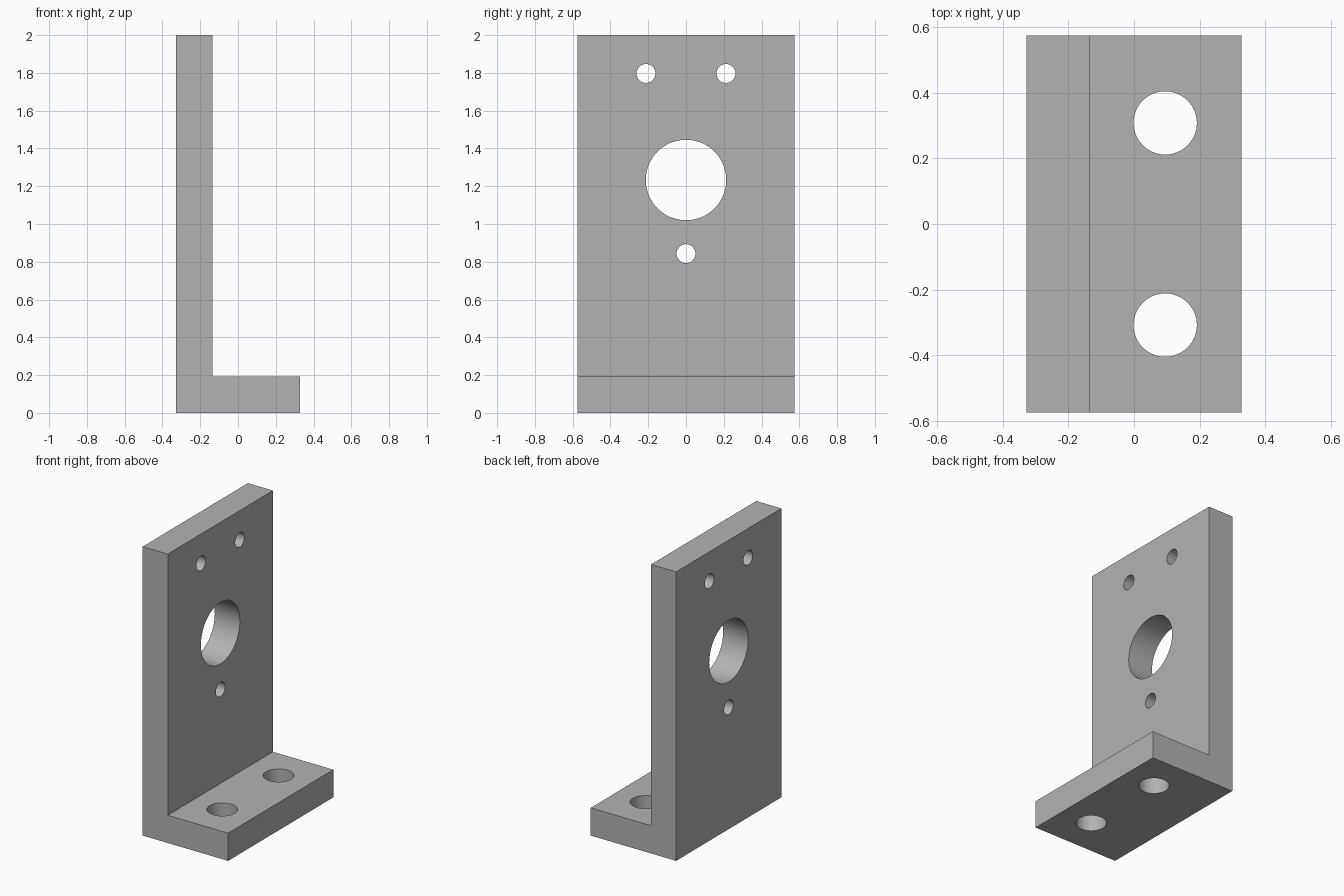
import bpy, bmesh, math

default = bpy.data.objects.get("Cube")
if default:
    bpy.data.objects.remove(default, do_unlink=True)

HALF_X, HALF_Y, HEIGHT, THICK = 0.327, 0.575, 2.0, 0.192
WALL_X = -HALF_X + THICK / 2

# Plain grey metal
grey = bpy.data.materials.new("grey metal")
grey.use_nodes = True
colour = (0.45, 0.45, 0.45, 1)
grey.diffuse_color = colour
grey.node_tree.nodes["Principled BSDF"].inputs["Base Color"].default_value = colour

# L-shaped profile extruded along y
profile = [(-HALF_X, 0), (HALF_X, 0), (HALF_X, THICK),
           (-HALF_X + THICK, THICK), (-HALF_X + THICK, HEIGHT), (-HALF_X, HEIGHT)]
mesh = bpy.data.meshes.new("angle_bracket")
bm = bmesh.new()
face = bm.faces.new([bm.verts.new((x, -HALF_Y, z)) for x, z in profile])
extruded = bmesh.ops.extrude_face_region(bm, geom=[face])["geom"]
bmesh.ops.translate(bm, vec=(0, 2 * HALF_Y, 0),
                    verts=[v for v in extruded if isinstance(v, bmesh.types.BMVert)])
bmesh.ops.recalc_face_normals(bm, faces=bm.faces)
bm.to_mesh(mesh)
bm.free()
mesh.materials.append(grey)
bracket = bpy.data.objects.new("angle_bracket", mesh)
bpy.context.collection.objects.link(bracket)
bpy.context.view_layer.objects.active = bracket


def drill(radius, location, through_wall):
    """Cut a round hole through the wall (along x) or the foot (along z)."""
    tilt = (0, math.pi / 2, 0) if through_wall else (0, 0, 0)
    bpy.ops.mesh.primitive_cylinder_add(vertices=64, radius=radius, depth=THICK * 2,
                                        location=location, rotation=tilt)
    cutter = bpy.context.object
    cutter.name = "hole_cutter"
    cutter.hide_render = True
    cutter.data.materials.append(grey)
    cut = bracket.modifiers.new("hole", "BOOLEAN")
    cut.operation, cut.solver, cut.object = "DIFFERENCE", "EXACT", cutter
    bpy.context.view_layer.objects.active = bracket
    bpy.ops.object.modifier_apply(modifier=cut.name)
    bpy.data.objects.remove(cutter, do_unlink=True)


# Wall: shaft hole and three screw holes
drill(0.213, (WALL_X, 0, 1.233), True)
drill(0.05, (WALL_X, 0, 0.843), True)
for side in (-1, 1):
    drill(0.05, (WALL_X, side * 0.212, 1.797), True)
    # Foot: a pair of mounting holes
    drill(0.0965, (0.095, side * 0.308, THICK / 2), False)

# Smooth hole walls, crisp edges
bpy.ops.object.select_all(action="DESELECT")
bracket.select_set(True)
bpy.context.view_layer.objects.active = bracket
bpy.ops.object.shade_smooth_by_angle(angle=math.radians(30))
